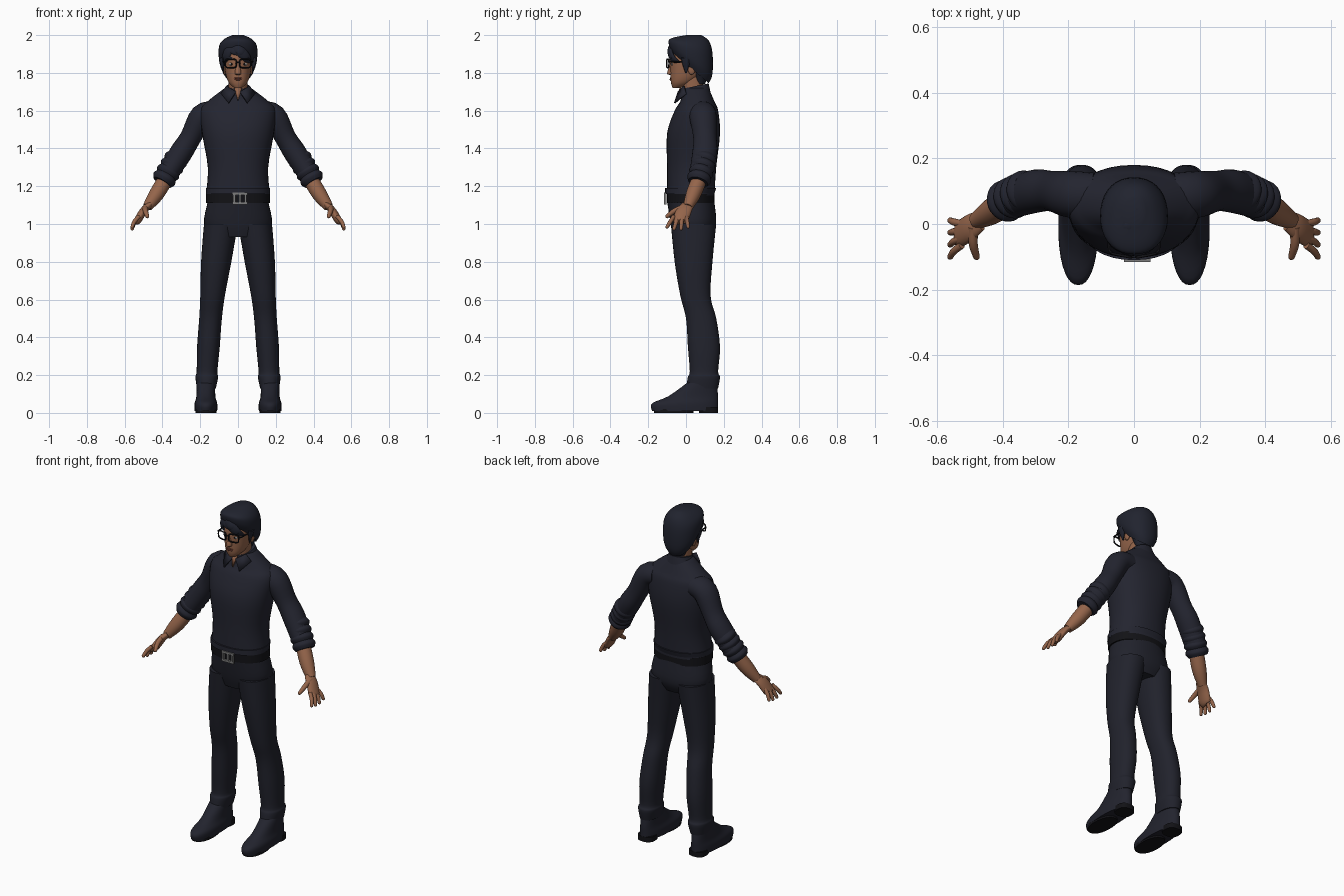
import bpy, bmesh, math
from mathutils import Vector, Matrix

if "Cube" in bpy.data.objects:
    bpy.data.objects.remove(bpy.data.objects["Cube"])


def material(name, *colour):
    mat = bpy.data.materials.new(name)
    mat.use_nodes = True
    mat.diffuse_color = (*colour, 1)
    shader = next(node for node in mat.node_tree.nodes if node.type == 'BSDF_PRINCIPLED')
    shader.inputs["Base Color"].default_value = (*colour, 1)
    return mat


SKIN = material("brown skin", .3, .13, .07)
SHIRT = material("navy shirt", .017, .018, .029)
TROUSERS = material("navy trousers", .015, .016, .025)
SHOE = material("navy shoe leather", .016, .017, .027)
HAIR = material("blue black hair", .015, .017, .028)
BLACK = material("black", .006, .006, .008)
METAL = material("grey buckle", .2, .2, .2)
WHITE = material("eye white", .5, .5, .5)
LIP = material("lip brown", .2, .06, .04)
SIDES = {"left": 1, "right": -1}
made = []


def finish(name, bm, mat):
    bmesh.ops.recalc_face_normals(bm, faces=bm.faces)
    mesh = bpy.data.meshes.new(name)
    bm.to_mesh(mesh)
    bm.free()
    mesh.materials.append(mat)
    obj = bpy.data.objects.new(name, mesh)
    bpy.context.collection.objects.link(obj)
    made.append(obj)
    return obj


def interpolate(rows, steps=4):
    """Run a smooth curve through rows of numbers."""
    dense = []
    for i in range(len(rows) - 1):
        before, start, end = rows[max(i - 1, 0)], rows[i], rows[i + 1]
        after = rows[min(i + 2, len(rows) - 1)]
        for step in range(steps):
            t = step / steps
            dense.append([
                b + t * (c - a + t * (2 * a - 5 * b + 4 * c - d + t * (3 * b - a - 3 * c + d))) / 2
                for a, b, c, d in zip(before, start, end, after)])
    return dense + [list(rows[-1])]


def superellipse(count, power):
    """Unit outline: power 2 is round, larger is squarer."""
    for k in range(count):
        angle = math.tau * k / count
        yield [math.copysign(abs(w) ** (2 / power), w) for w in (math.cos(angle), math.sin(angle))]


def skin(name, frames, mat, power, count):
    """Join rings, each given as a centre and its two half axes."""
    bm = bmesh.new()
    rings = [[bm.verts.new(centre + across * u + deep * v) for u, v in superellipse(count, power)]
             for centre, across, deep in frames]
    for low, high in zip(rings, rings[1:]):
        for k in range(count):
            after = (k + 1) % count
            bm.faces.new((low[k], low[after], high[after], high[k]))
    bm.faces.new(rings[0])
    bm.faces.new(rings[-1])
    return finish(name, bm, mat)


def stack(name, rows, mat, power=2.2, count=36, x_at=lambda z: 0, slope=lambda z: 0):
    """Level sections: height, half width, front, back."""
    frames = []
    for z, half, front, back in interpolate(rows):
        depth = (back - front) / 2
        frames.append((Vector((x_at(z), (front + back) / 2, z)), Vector((half, 0, 0)),
                       Vector((0, depth, depth * slope(z)))))
    return skin(name, frames, mat, power, count)


def tube(name, rows, mat, side=1, flat=1.0, facing=(0, 1, 0), rounded=False, count=24):
    """Sections square to a path: x, y, z, radius; flat scales the radius along facing."""
    rows = interpolate(rows)
    points = [Vector((x * side, y, z)) for x, y, z, radius in rows]
    frames = []
    for i, centre in enumerate(points):
        along = (points[min(i + 1, len(points) - 1)] - points[max(i - 1, 0)]).normalized()
        deep = Vector(facing)
        deep = (deep - along * deep.dot(along)).normalized()
        radius = max(rows[i][3], .001)
        frames.append((centre, deep.cross(along) * radius, deep * radius * flat))
    if rounded:
        centre, across, deep = frames[-1]
        for angle in (.5, 1, 1.4):
            frames.append((centre + along * radius * math.sin(angle),
                           across * math.cos(angle), deep * math.cos(angle)))
    return skin(name, frames, mat, 2, count)


def solid(name, centre, half, mat, box=False, turn=0):
    bm = bmesh.new()
    if box:
        bmesh.ops.create_cube(bm, size=2)
    else:
        bmesh.ops.create_uvsphere(bm, u_segments=20, v_segments=12, radius=1)
    bm.transform(Matrix.Translation(centre) @ Matrix.Rotation(turn, 4, 'Y') @ Matrix.Diagonal((*half, 1)))
    finish(name, bm, mat)


def plate(name, corners, mat):
    bm = bmesh.new()
    bm.faces.new([bm.verts.new(corner) for corner in corners])
    thickness = finish(name, bm, mat).modifiers.new("thickness", 'SOLIDIFY')
    thickness.thickness, thickness.offset = .008, 0


def wire(name, points, closed=False):
    curve = bpy.data.curves.new(name, 'CURVE')
    curve.dimensions, curve.bevel_depth, curve.bevel_resolution = '3D', .004, 2
    spline = curve.splines.new('POLY')
    spline.points.add(len(points) - 1)
    for point, place in zip(spline.points, points):
        point.co = (*place, 1)
    spline.use_cyclic_u = closed
    curve.materials.append(BLACK)
    bpy.context.collection.objects.link(bpy.data.objects.new(name, curve))


# Torso, belt and hips
stack("shirt_body", [(1.15, .17, -.1, .15), (1.3, .16, -.1, .16), (1.48, .19, -.1, .18), (1.6, .2, -.06, .17),
                     (1.65, .16, -.03, .15), (1.72, .07, -.01, .12)], SHIRT)
stack("shirt_hem", [(1.16, .17, -.11, .15), (1.19, .17, -.11, .16)], SHIRT)
stack("belt", [(1.11, .17, -.1, .15), (1.16, .17, -.1, .15)], BLACK)
stack("hips", [(.93, .13, -.06, .13), (1, .18, -.08, .16), (1.12, .16, -.1, .15)], TROUSERS)
for end in (-1, 1):
    solid("buckle_bar", (.01, -.11, 1.135 + end * .025), (.04, .006, .006), METAL, box=True)
for end in (-1, 0, 1):
    solid("buckle_post", (.01 + end * .03, -.11, 1.135), (.006, .006, .03), METAL, box=True)

# Neck and collar
stack("neck", [(1.64, .05, -.01, .1), (1.79, .05, -.03, .09)], SKIN)
stack("collar_band", [(1.68, .09, -.03, .13), (1.73, .06, -.02, .12)], SHIRT, slope=lambda z: .2)
plate("open_neck", [(-.02, -.03, 1.72), (.02, -.03, 1.72), (0, -.05, 1.65)], SKIN)

# Limbs, clothes and collar flaps on each side
for tag, side in SIDES.items():
    plate(tag + "_collar_flap", [(side * x, y, z) for x, y, z in (
        (.01, -.04, 1.7), (.06, -.01, 1.73), (.09, 0, 1.69), (.05, -.06, 1.64))], SHIRT)
    stack(tag + "_trouser_leg", [(.13, .05, 0, .17), (.19, .06, .01, .18), (.22, .055, .02, .17),
                                 (.35, .06, .01, .18), (.5, .06, 0, .16), (.62, .065, -.03, .13),
                                 (.8, .08, -.06, .14), (1, .09, -.08, .16)],
          TROUSERS, x_at=lambda z: side * (.17 - .08 * z ** 1.7))
    foot = dict(x_at=lambda z: side * .17)
    stack(tag + "_shoe", [(.01, .06, -.18, .17), (.05, .06, -.18, .17), (.09, .05, -.09, .17),
                          (.17, .05, .02, .16)], SHOE, **foot)
    stack(tag + "_front_sole", [(0, .055, -.17, .04), (.02, .055, -.17, .04)], BLACK, **foot)
    stack(tag + "_heel", [(0, .05, .07, .17), (.03, .05, .07, .17)], BLACK, power=2.6, **foot)

    tube(tag + "_sleeve", [(.12, .09, 1.59, .06), (.19, .09, 1.57, .065), (.25, .1, 1.46, .056),
                           (.3, .1, 1.38, .06), (.37, .08, 1.27, .056)], SHIRT, side, flat=1.1)
    # Rolled folds run down the lower sleeve
    top, bottom = Vector((.33, .1, 1.34)), Vector((.39, .07, 1.24))
    half_fold = (bottom - top) / 5
    for step in range(4):
        middle = top.lerp(bottom, step / 3)
        tube(tag + "_sleeve_fold", [(*(middle + half_fold * k), .065 - .012 * abs(k)) for k in (-1, 0, 1)],
             SHIRT, side)
    tube(tag + "_forearm", [(.37, .08, 1.26, .04), (.43, .04, 1.16, .04), (.48, .01, 1.09, .026)], SKIN, side)
    tube(tag + "_palm", [(.47, .01, 1.1, .016), (.5, -.01, 1.07, .02), (.53, -.03, 1.02, .02),
                         (.54, -.03, 1.01, .014)], SKIN, side, flat=2)
    for i, finger in enumerate(("index", "middle", "ring", "little")):
        base = Vector((.525, -.065 + .022 * i, 1.04))
        tip = Vector((.56, -.1 + .037 * i, .97 + .01 * abs(i - 1.5)))
        knuckle = base.lerp(tip, .5) + Vector((.006, 0, 0))
        tube(tag + "_" + finger + "_finger", [(*base, .011), (*knuckle, .011), (*tip, .009)],
             SKIN, side, rounded=True, count=14)
    tube(tag + "_thumb", [(.49, -.01, 1.09, .015), (.49, -.06, 1.07, .014), (.48, -.1, 1.04, .01)],
         SKIN, side, rounded=True, count=14)

# Head and mouth
stack("head", [(1.72, .02, -.07, -.03), (1.75, .05, -.08, .04), (1.81, .068, -.083, .1),
               (1.9, .073, -.083, .12), (1.97, .04, -.03, .08)], SKIN)
stack("nose", [(1.79, .01, -.09, -.06), (1.8, .017, -.1, -.06), (1.86, .008, -.08, -.06)], SKIN, count=16)
solid("upper_lip", (0, -.081, 1.772), (.024, .005, .004), LIP)
solid("lower_lip", (0, -.081, 1.765), (.02, .006, .005), LIP)

# Eyes, ears, glasses and sideburns on each side
for tag, side in SIDES.items():
    solid(tag + "_ear", (side * .073, .03, 1.82), (.01, .02, .03), SKIN)
    solid(tag + "_eye", (side * .033, -.074, 1.846), (.015, .0045, .007), WHITE)
    solid(tag + "_iris", (side * .033, -.077, 1.846), (.006, .003, .006), BLACK)
    solid(tag + "_eyebrow", (side * .036, -.075, 1.88), (.02, .004, .004), HAIR, box=True, turn=side * .1)
    wire(tag + "_glasses_rim", [(side * (.038 + .029 * u), -.096 + .006 * u, 1.85 + .023 * v)
                                for u, v in superellipse(24, 4)], closed=True)
    wire(tag + "_glasses_temple", [(side * .066, -.09, 1.86), (side * .076, -.08, 1.86), (side * .08, .03, 1.86)])
    tube(tag + "_sideburn", [(.09, 0, 1.88, .012), (.085, 0, 1.85, .01), (.077, 0, 1.8, .002)], HAIR, side, flat=2)
wire("glasses_bridge", [(-.01, -.1, 1.857), (.01, -.1, 1.857)])

# Hair cap, high over the brow and low at the nape
stack("hair_cap", [(1.83, .08, -.08, .12), (1.87, .1, -.09, .14), (1.94, .1, -.09, .14), (1.98, .07, -.06, .12),
                   (2, .03, 0, .08)], HAIR, slope=lambda z: 5 * (z - 2))
stack("nape_hair", [(1.74, .04, .05, .1), (1.82, .08, .03, .13)], HAIR)


def hair_lock(start, end, width):
    """Tapered lock swept over the crown between two directions."""
    start, end = Vector(start), Vector(end)
    rows = []
    for t in (0, .3, .6, 1):
        x, y, z = start.lerp(end, t).normalized()
        rows.append((.095 * x, .025 + .115 * y, 1.9 + .09 * z, width * math.sin(math.pi * (.2 + .79 * t))))
    tube("hair_lock", rows, HAIR, flat=.45, facing=start + end, count=16)


hair_lock((-.4, -.8, .7), (.9, -.5, -.8), .028)
hair_lock((-.2, -.8, .7), (-.9, -.5, -.8), .026)
hair_lock((-.3, -.9, .5), (.6, -.9, -.2), .024)
hair_lock((-.5, -.8, .4), (.1, -.9, -.1), .02)
hair_lock((-.5, -.5, .9), (.8, .4, .2), .03)
hair_lock((.4, 0, .9), (-.8, .7, .1), .03)

# Smooth shading with crisp edges
bpy.ops.object.select_all(action='DESELECT')
for obj in made:
    obj.select_set(True)
bpy.context.view_layer.objects.active = made[0]
bpy.ops.object.shade_smooth_by_angle(angle=math.radians(42))
